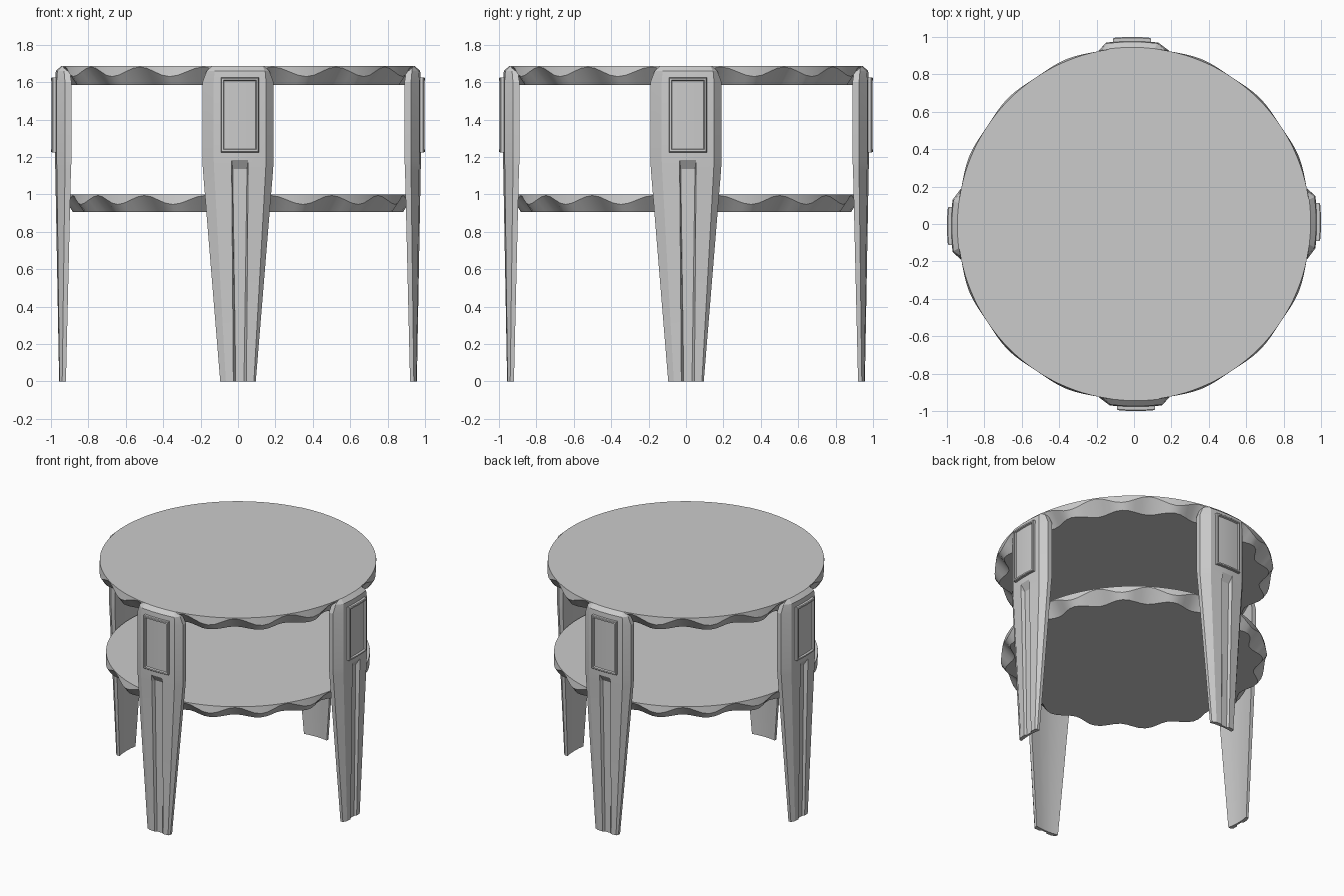
import bpy, bmesh
from math import sin, cos, pi, sqrt, radians

cube = bpy.data.objects.get("Cube")
if cube:
    bpy.data.objects.remove(cube, do_unlink=True)

grey = bpy.data.materials.new("warm_grey")
grey.use_nodes = True
grey.diffuse_color = (0.6, 0.6, 0.6, 1)
grey.node_tree.nodes["Principled BSDF"].inputs["Base Color"].default_value = (0.6, 0.6, 0.6, 1)


def loft(bm, rings):
    """Skin closed rings of points and cap both ends."""
    rows = [[bm.verts.new(p) for p in ring] for ring in rings]
    n = len(rows[0])
    for a, b in zip(rows, rows[1:]):
        for i in range(n):
            j = (i + 1) % n
            bm.faces.new((a[i], a[j], b[j], b[i]))
    bm.faces.new(rows[0][::-1])
    bm.faces.new(rows[-1])


def make_object(name, bm, mesh=None):
    if mesh is None:
        bmesh.ops.remove_doubles(bm, verts=bm.verts, dist=0.0005)
        bmesh.ops.recalc_face_normals(bm, faces=bm.faces)
        mesh = bpy.data.meshes.new(name)
        bm.to_mesh(mesh)
        bm.free()
        mesh.materials.append(grey)
    obj = bpy.data.objects.new(name, mesh)
    bpy.context.collection.objects.link(obj)
    return obj


def smooth(obj, angle):
    bpy.ops.object.select_all(action='DESELECT')
    obj.select_set(True)
    bpy.context.view_layer.objects.active = obj
    bpy.ops.object.shade_smooth_by_angle(angle=radians(angle))


# Round boards: plain circle on top, scooped edge with sixteen lobes below
def board(name, radius, z0, z1, lobes=16, seg=128):
    height = z1 - z0
    bottom, crease, top = [], [], []
    for i in range(seg):
        a = 2 * pi * i / seg
        lobe = 0.5 + 0.5 * cos(lobes * a)
        r = radius * (0.91 + 0.07 * lobe)
        bottom.append((r * cos(a), r * sin(a), z0))
        r = radius * (1 + 0.01 * lobe)
        crease.append((r * cos(a), r * sin(a), z1 - height * (0.06 + 0.5 * lobe)))
        top.append((radius * cos(a), radius * sin(a), z1))
    bm = bmesh.new()
    loft(bm, [bottom, crease, top])
    smooth(make_object(name, bm), 25)


board("table_top", 0.943, 1.585, 1.688)
board("lower_shelf", 0.9, 0.905, 1.0)


# Leg: bevelled, tapered, curved with the table, with a long front groove
SHIFT = 0.01


def arc(u, r):
    return -sqrt(r * r - u * u)


def leg_ring(z, w, f, g, floor, depth, outer, side, inner):
    right = [(w, -inner), (w, -side), (SHIFT + f, arc(f, outer)),
             (SHIFT + g, arc(g, outer)), (SHIFT + floor, arc(g, outer) + depth)]
    left = [(-w, -inner), (-w, -side), (SHIFT - f, arc(f, outer)),
            (SHIFT - g, arc(g, outer)), (SHIFT - floor, arc(g, outer) + depth)]
    back = [(u * w, -inner - 0.1 * w * (1 - u * u)) for u in (-0.5, 0, 0.5)]
    return [(x, y, z) for x, y in right + left[::-1] + back]


# z, half width, face half width, groove, groove floor, depth, outer, side, inner
LEVELS = [
    (0, 0.095, 0.075, 0.035, 0.022, 0.012, 0.957, 0.94, 0.92),
    (1.135, 0.188, 0.138, 0.044, 0.038, 0.03, 0.978, 0.925, 0.893),
    (1.185, 0.19, 0.14, 0.044, 0.044, 0, 0.98, 0.925, 0.89),
    (1.6, 0.19, 0.14, 0.044, 0.044, 0, 0.98, 0.925, 0.89),
    (1.66, 0.168, 0.135, 0.044, 0.044, 0, 0.975, 0.93, 0.9),
    (1.688, 0.14, 0.12, 0.044, 0.044, 0, 0.945, 0.93, 0.915),
]
bm = bmesh.new()
loft(bm, [leg_ring(*level) for level in LEVELS])
leg_mesh = make_object("front_leg", bm)
smooth(leg_mesh, 12)


# Framed panel: curved slab whose front is inset and pushed back
def panel_ring(w, z0, z1, r):
    steps = [w * (i / 3 - 1) for i in range(7)]
    low = [(SHIFT + u, arc(u, r), z0) for u in steps]
    high = [(SHIFT + u, arc(u, r), z1) for u in reversed(steps)]
    return low + high


bm = bmesh.new()
rings = [panel_ring(0.102, 1.225, 1.625, 0.965),
         panel_ring(0.102, 1.225, 1.625, 0.995),
         panel_ring(0.098, 1.229, 1.621, 1.0),
         panel_ring(0.088, 1.239, 1.611, 1.0),
         panel_ring(0.084, 1.243, 1.607, 0.988)]
rows = [[bm.verts.new(p) for p in ring] for ring in rings]
count = len(rows[0])
for a, b in zip(rows, rows[1:]):
    for i in range(count):
        j = (i + 1) % count
        bm.faces.new((a[i], a[j], b[j], b[i]))
for row in (rows[0], rows[-1]):
    for i in range(count // 2 - 1):
        bm.faces.new((row[i], row[i + 1], row[count - 2 - i], row[count - 1 - i]))
panel_mesh = make_object("front_leg_panel", bm)
smooth(panel_mesh, 20)

# Repeat leg and panel around the table
for k, side in enumerate(("left", "back", "right"), 1):
    for part, source in (("leg", leg_mesh), ("leg_panel", panel_mesh)):
        copy = make_object(side + "_" + part, None, source.data)
        copy.rotation_euler.z = k * pi / 2
